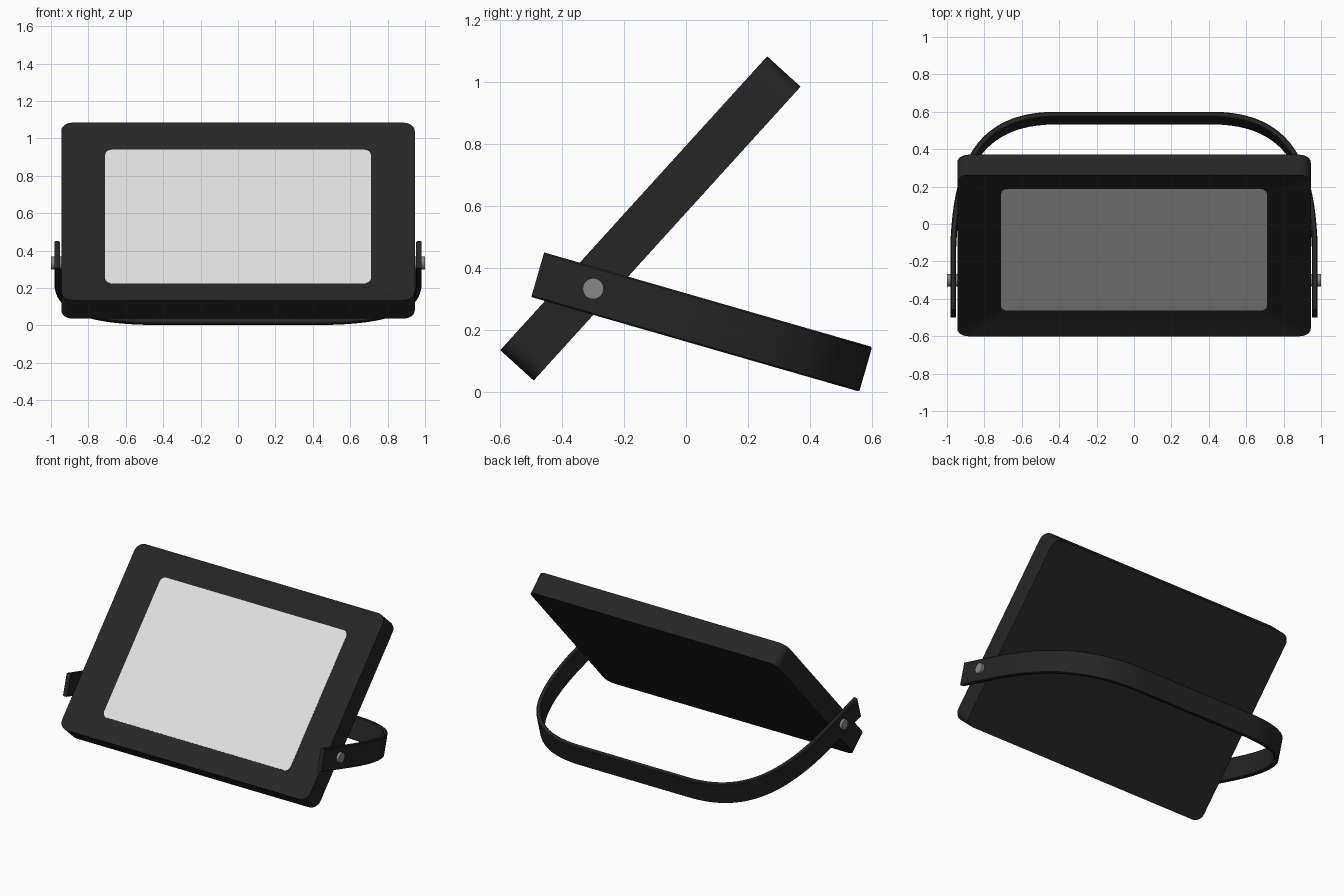
import bpy, bmesh, math
from mathutils import Vector, Matrix, geometry

if "Cube" in bpy.data.objects:
    bpy.data.objects.remove(bpy.data.objects["Cube"])


def material(name, v):
    m = bpy.data.materials.new(name)
    m.diffuse_color = (v, v, v, 1)
    m.use_nodes = True
    m.node_tree.nodes["Principled BSDF"].inputs["Base Color"].default_value = m.diffuse_color
    return m


BLACK = material("black_casing", 0.019)
WHITE = material("pale_glass", 0.75)
STEEL = material("grey_steel", 0.25)


def finish(bm, name, mat, matrix=Matrix()):
    bmesh.ops.recalc_face_normals(bm, faces=bm.faces)
    me = bpy.data.meshes.new(name)
    bm.to_mesh(me)
    bm.free()
    me.transform(matrix)
    me.materials.append(mat)
    ob = bpy.data.objects.new(name, me)
    bpy.context.collection.objects.link(ob)
    bpy.ops.object.select_all(action='DESELECT')
    ob.select_set(True)
    bpy.context.view_layer.objects.active = ob
    bpy.ops.object.shade_smooth_by_angle(angle=math.radians(35))
    return ob


def rounded_rect(hx, hy, r, z, n=6):
    pts = []
    for i, (sx, sy) in enumerate(((1, 1), (-1, 1), (-1, -1), (1, -1))):
        for k in range(n + 1):
            a = math.pi / 2 * (i + k / n)
            pts.append((sx * (hx - r) + r * math.cos(a), sy * (hy - r) + r * math.sin(a), z))
    return pts


def loft(loops):
    bm = bmesh.new()
    rings = [[bm.verts.new(p) for p in l] for l in loops]
    for a, b in zip(rings, rings[1:]):
        for i in range(len(a)):
            j = (i + 1) % len(a)
            bm.faces.new((a[i], a[j], b[j], b[i]))
    bm.faces.new(rings[0])
    bm.faces.new(rings[-1])
    return bm


# Tilted lamp panel: flat back, sloping bezel down to the recessed glass
tilt = Matrix.Translation((0, -0.115, 0.56)) @ Matrix.Rotation(math.radians(47.75), 4, 'X')
HX, HY, HT = 0.945, 0.6415, 0.073
finish(loft([rounded_rect(HX, HY, 0.06, -HT),
             rounded_rect(HX, HY, 0.06, HT),
             rounded_rect(0.71, 0.483, 0.035, 0.030)]), "lamp_housing", BLACK, tilt)
finish(loft([rounded_rect(0.71, 0.483, 0.035, 0.028),
             rounded_rect(0.71, 0.483, 0.035, 0.032)]), "glass_panel", WHITE, tilt)

# Curved flat-bar stand: half outline, mirrored, then given thickness and width
half = [Vector((0.982, 0.0))] + list(geometry.interpolate_bezier(
    Vector((0.982, 0.35)), Vector((0.97, 0.85)),
    Vector((0.82, 1.10)), Vector((0.42, 1.103)), 24))
half = [Vector((p[0], p[1])) for p in half]
outer = half + [Vector((-p.x, p.y)) for p in reversed(half)]
inner = []
for i, p in enumerate(outer):
    d = (outer[min(i + 1, len(outer) - 1)] - outer[max(i - 1, 0)]).normalized()
    inner.append(p + Vector((-d.y, d.x)) * 0.03)


def stand_point(p, w):
    return (p.x, -0.50 + 0.961 * p.y + 0.277 * w, 0.306 - 0.277 * p.y + 0.961 * w)


W, B = 0.15, 0.005
sections = []
for o, n in zip(outer, inner):
    e = (n - o).normalized() * B
    # Cross-section with small chamfers
    sections.append([stand_point(q, w) for q, w in (
        (o + e, 0), (o, B), (o, W - B), (o + e, W),
        (n - e, W), (n, W - B), (n, B), (n - e, 0))])
finish(loft(sections), "support_bracket", BLACK)

# Pivot bolts on both sides
for side, label in ((-1, "left"), (1, "right")):
    bm = bmesh.new()
    bmesh.ops.create_cone(bm, cap_ends=True, segments=24, radius1=0.034, radius2=0.034, depth=0.065)
    finish(bm, label + "_pivot_bolt", STEEL,
           Matrix.Translation((side * 0.9675, -0.30, 0.333)) @ Matrix.Rotation(math.pi / 2, 4, 'Y'))
